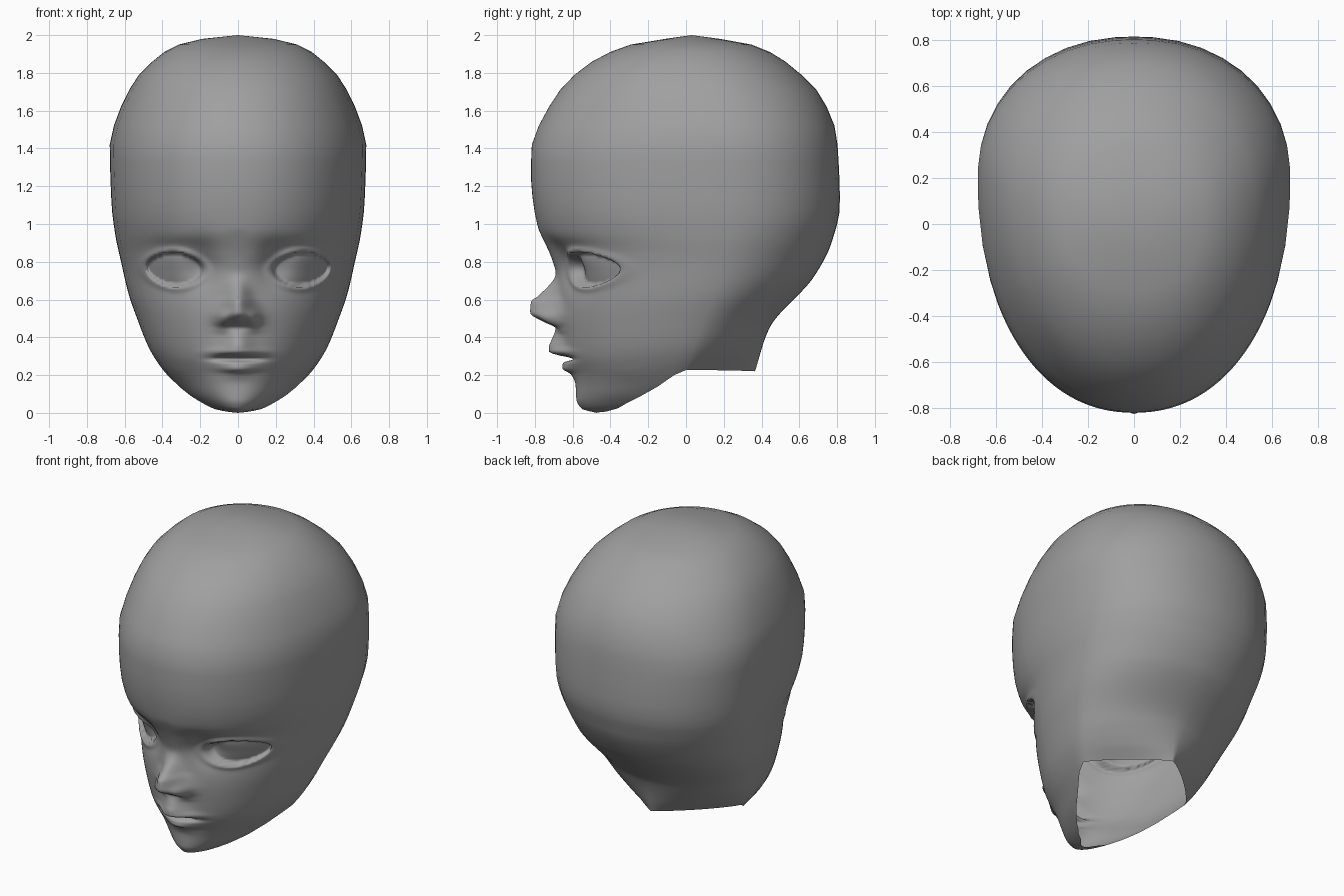
import bpy, bmesh
from math import sin, cos, radians, exp

if "Cube" in bpy.data.objects:
    bpy.data.objects.remove(bpy.data.objects["Cube"])


def curve(*pts):
    """Smooth monotone interpolation through (position, value) points."""
    xs, ys = zip(*pts)
    d = [(ys[i + 1] - ys[i]) / (xs[i + 1] - xs[i]) for i in range(len(xs) - 1)]
    m = [d[0]] + [2 * a * b / (a + b) if a * b > 0 else 0 for a, b in zip(d, d[1:])] + [d[-1]]

    def f(x):
        x = min(max(x, xs[0]), xs[-1])
        i = next((k for k in range(len(d)) if x <= xs[k + 1]), len(d) - 1)
        h = xs[i + 1] - xs[i]
        t = (x - xs[i]) / h
        return (ys[i] * (1 + 2 * t) * (1 - t) ** 2 + m[i] * h * t * (1 - t) ** 2
                + ys[i + 1] * t * t * (3 - 2 * t) + m[i + 1] * h * t * t * (t - 1))
    return f


def bump(x, z, cx, cz, rx, rz):
    return exp(-((x - cx) / rx) ** 2 - ((z - cz) / rz) ** 2)


def step(a, b, v):
    t = min(max((v - a) / (b - a), 0), 1)
    return t * t * (3 - 2 * t)


# Skull: half width, front, back and widest position at each height
width = curve((0, .08), (.02, .165), (.06, .235), (.1, .285), (.16, .34), (.23, .40), (.34, .47),
              (.5, .535), (.63, .58), (.8, .62), (.94, .65), (1.1, .67), (1.42, .68),
              (1.57, .64), (1.77, .54), (1.88, .43), (1.94, .34), (1.98, .19), (2, 0))
front = curve((0, -.47), (.02, -.55), (.07, -.58), (.15, -.59), (.2, -.60), (.3, -.64),
              (.45, -.66), (.74, -.685), (.85, -.725), (.97, -.78), (1.12, -.81), (1.23, -.82),
              (1.38, -.82), (1.63, -.72), (1.79, -.59), (1.94, -.33), (1.98, -.11), (2, .03))
back = curve((.22, .365), (.445, .44), (.725, .68), (.9, .77), (1.1, .815), (1.45, .80),
             (1.66, .725), (1.825, .57), (1.94, .38), (1.98, .18), (2, .03))
middle = curve((.23, 0), (.5, .08), (.8, .18), (1.1, .2), (1.4, .2), (1.7, .13), (1.85, .07), (2, .03))
# Roundness of each half: pinched at the nape, full round the middle of the skull
pinch = curve((.22, 1.75), (.3, 1.4), (.42, 1.15), (.6, 1.03), (.8, 1.0), (1.02, .93), (1.25, .92), (1.55, .97))
swell = curve((.85, 1.0), (1.1, .92), (1.3, .92), (1.55, .96))
# Open lower edge: height by angle, from chin (0) past jaw corner (90) to nape (180)
rim = curve((0, 0), (30, .006), (47, .02), (59, .06), (68, .1), (77, .15), (84, .2), (92, .228), (180, .22))
# Centre profile of nose, lips and chin, and how far it spreads sideways
profile = curve((0, -.47), (.02, -.55), (.07, -.58), (.15, -.585), (.205, -.61), (.235, -.655),
                (.268, -.65), (.285, -.58), (.30, -.655), (.325, -.725), (.35, -.725), (.39, -.71),
                (.45, -.69), (.48, -.75), (.53, -.825), (.59, -.82), (.62, -.78), (.74, -.69),
                (.8, -.705), (.97, -.78))
spread = curve((0, .1), (.2, .08), (.25, .10), (.285, .105), (.32, .11), (.36, .08), (.41, .07),
               (.45, .10), (.51, .095), (.57, .08), (.63, .06), (.75, .05), (.97, .06))


def features(x, z):
    """Shift along y for nose, mouth, brows and eyes."""
    x = abs(x)
    dy = 0
    if z < .97:
        dy += (profile(z) - front(z)) * exp(-(x / spread(z)) ** 2)
    # nostril wings
    dy -= .035 * bump(x, z, .08, .495, .035, .04)
    # hollow beside the nose bridge, eye socket and brow
    dy += .055 * bump(x, z, .195, .78, .085, .105)
    dy += .022 * bump(x, z, .33, .71, .15, .12)
    dy += .012 * bump(x, z, .33, .885, .15, .035)
    # eyelids and recessed eyeball
    dx = x - .335
    dz = z - .765 - .05 * dx
    e = ((abs(dx) / .15) ** 1.75 + (abs(dz) / (.085 if dz > 0 else .094)) ** 1.9) ** .55
    dy -= .014 * exp(-((e - 1.14) / .17) ** 2)
    dy += .045 * (1 - step(.92, 1.04, e)) - .025 * max(0, 1 - e * e)
    return dy


def point(deg, z):
    a = radians(deg)
    s, c = sin(a), cos(a)
    k = swell(z) if c > 0 else pinch(z)
    s = abs(s) ** k * (1 if s >= 0 else -1)
    c = abs(c) ** k * (1 if c >= 0 else -1)
    x, yc = width(z) * s, middle(z)
    y = yc - (yc - front(z)) * c if c > 0 else yc - (back(z) - yc) * c
    if c > .3 and z < 1.2:
        y += features(x, z)
    return x, y, z


# Columns: fine over the face, coarse round the back of the skull
half = [.75 * i for i in range(81)] + list(range(66, 180, 9))
angles = half + [180] + [360 - a for a in reversed(half[1:])]
LOW, N = .45, 46
face_rows = [LOW + .0125 * i for i in range(1, 45)]
skull_rows = [1.06, 1.14, 1.23, 1.33, 1.42, 1.52, 1.62, 1.71, 1.79, 1.86, 1.91, 1.95, 1.98]

bm = bmesh.new()
rings = []
for j in range(N + 1):
    ring = []
    for a in angles:
        r = rim(min(a, 360 - a))
        ring.append(bm.verts.new(point(a, r + (LOW - r) * j / N)))
    rings.append(ring)
for z in face_rows + skull_rows:
    rings.append([bm.verts.new(point(a, z)) for a in angles])

n = len(angles)
for lower, upper in zip(rings, rings[1:]):
    for i in range(n):
        k = (i + 1) % n
        bm.faces.new((lower[i], lower[k], upper[k], upper[i]))
# Crown
crown = bm.verts.new((0, .03, 2))
for i in range(n):
    bm.faces.new((rings[-1][i], rings[-1][(i + 1) % n], crown))

for f in bm.faces:
    f.smooth = True
mesh = bpy.data.meshes.new("head")
bm.to_mesh(mesh)
bm.free()
# Dark grey skin
skin = bpy.data.materials.new("grey")
skin.diffuse_color = (.35, .35, .35, 1)
skin.use_nodes = True
skin.node_tree.nodes["Principled BSDF"].inputs["Base Color"].default_value = skin.diffuse_color
mesh.materials.append(skin)
head = bpy.data.objects.new("head", mesh)
bpy.context.collection.objects.link(head)
